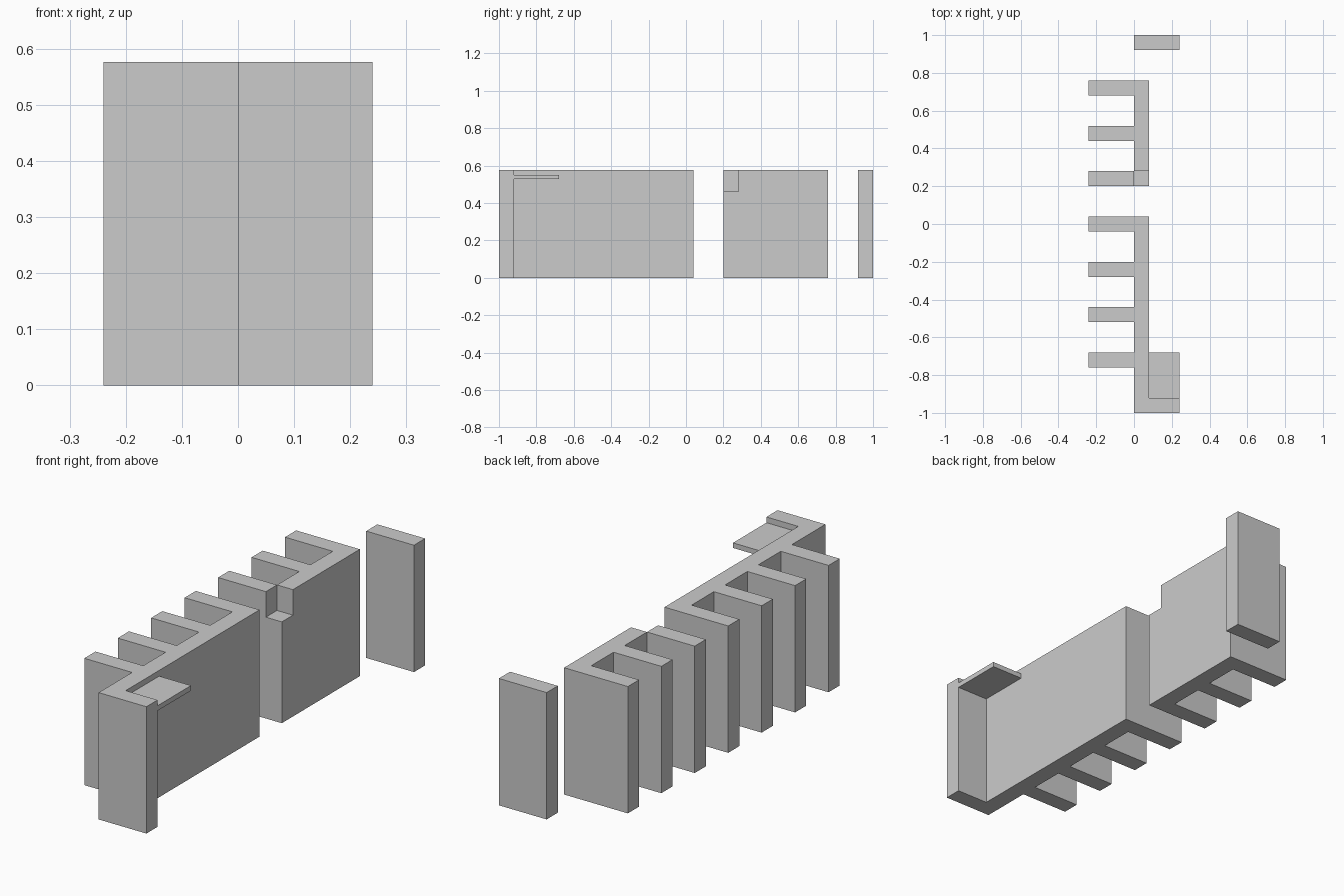
import bpy
import bmesh

if "Cube" in bpy.data.objects:
    bpy.data.objects.remove(bpy.data.objects["Cube"])

H = 0.576       # wall height
T = 0.08        # wall thickness
D = 0.24        # depth to either side of the spine


def prism(name, outline, z0=0.0, z1=H):
    """Extrude a counter-clockwise plan outline from z0 to z1."""
    bm = bmesh.new()
    base = bm.faces.new([bm.verts.new((x, y, z0)) for x, y in outline])
    top = bmesh.ops.extrude_face_region(bm, geom=[base], use_keep_orig=True)
    verts = [g for g in top["geom"] if isinstance(g, bmesh.types.BMVert)]
    bmesh.ops.translate(bm, verts=verts, vec=(0, 0, z1 - z0))
    bmesh.ops.recalc_face_normals(bm, faces=bm.faces)
    mesh = bpy.data.meshes.new(name)
    bm.to_mesh(mesh)
    bm.free()
    obj = bpy.data.objects.new(name, mesh)
    bpy.context.collection.objects.link(obj)
    return obj


def rect(x0, x1, y0, y1):
    return [(x0, y0), (x1, y0), (x1, y1), (x0, y1)]


def fins(centres):
    """Left-hand outline of the fins, listed from back to front."""
    pts = []
    for i, y in enumerate(centres):
        if i:
            pts.append((0, y + T / 2))
        pts += [(-D, y + T / 2), (-D, y - T / 2)]
        if i < len(centres) - 1:
            pts.append((0, y - T / 2))
    return pts


# Front wall: spine with four fins and a return at the front end
prism("front_wall", [(0, -1), (D, -1), (D, -1 + T), (T, -1 + T), (T, 0.04)]
      + fins([0, -0.24, -0.48, -0.72]) + [(0, -0.76)])

# Back wall: spine with three fins
back = prism("back_wall", [(T, 0.2), (T, 0.76)] + fins([0.72, 0.48, 0.24]))

# Notch in the upper front corner of the back wall spine
cutter = prism("notch_cutter", rect(0, 0.2, 0.1, 0.28), 0.46, 0.7)
cutter.hide_render = True
cutter.hide_viewport = False
cutter.display_type = 'WIRE'
mod = back.modifiers.new("notch", 'BOOLEAN')
mod.operation = 'DIFFERENCE'
mod.solver = 'EXACT'
mod.object = cutter
bpy.context.view_layer.objects.active = back
bpy.ops.object.modifier_apply(modifier=mod.name)
bpy.data.objects.remove(cutter)

# Thin shelf in the front corner
prism("corner_shelf", rect(T, D, -0.92, -0.68), 0.527, 0.55)

# Free-standing slab at the back
prism("end_slab", rect(0, D, 0.92, 1))
